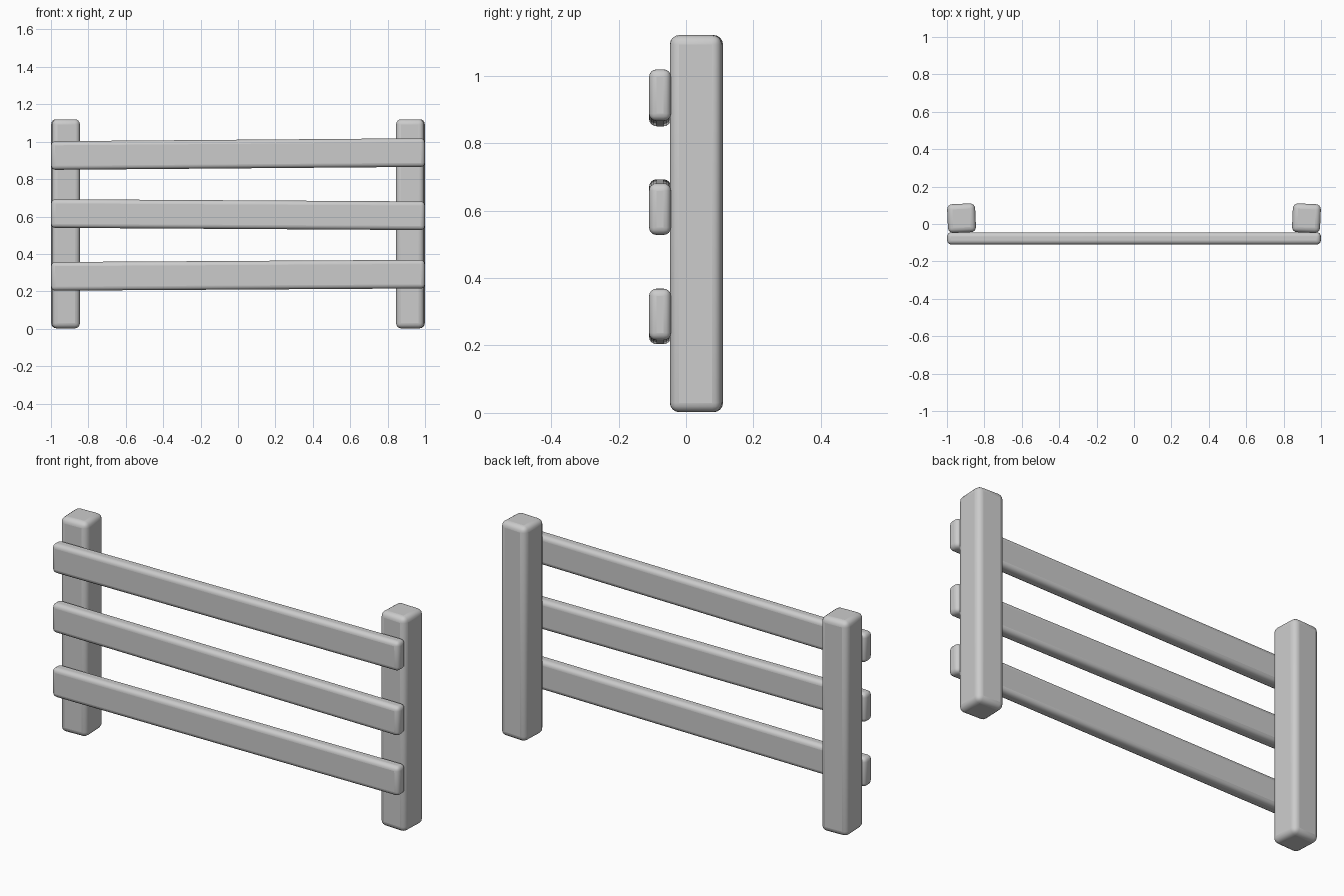
import bpy
import math

if "Cube" in bpy.data.objects:
    bpy.data.objects.remove(bpy.data.objects["Cube"])

mat = bpy.data.materials.new("light_grey")
mat.diffuse_color = (0.6, 0.6, 0.6, 1)
mat.use_nodes = True
mat.node_tree.nodes["Principled BSDF"].inputs["Base Color"].default_value = mat.diffuse_color


def rounded_box(name, loc, size, rot, radius):
    bpy.ops.mesh.primitive_cube_add(size=1, location=loc)
    ob = bpy.context.object
    ob.name = name
    ob.scale = size
    bpy.ops.object.transform_apply(location=False, rotation=False, scale=True)
    ob.rotation_euler = rot
    mod = ob.modifiers.new("rounded_edges", 'BEVEL')
    mod.width = radius
    mod.segments = 4
    mod.limit_method = 'NONE'
    ob.data.materials.append(mat)
    bpy.ops.object.shade_smooth_by_angle(angle=math.radians(40))
    return ob


# Two upright posts, each twisted slightly in opposite directions
for side, label in ((-1, "left"), (1, "right")):
    rounded_box(label + "_post", (side * 0.922, 0.031, 0.561),
                (0.15, 0.154, 1.118), (0, 0, math.radians(-2.5 * side)), 0.028)

# Three rails across the front, alternately tilted
rails = (("lower_rail", 0.286, 0.006),
         ("middle_rail", 0.61, -0.006),
         ("upper_rail", 0.934, 0.008))
for name, z, slope in rails:
    rounded_box(name, (0, -0.077, z), (1.998, 0.065, 0.153),
                (0, -slope, 0), 0.022)
